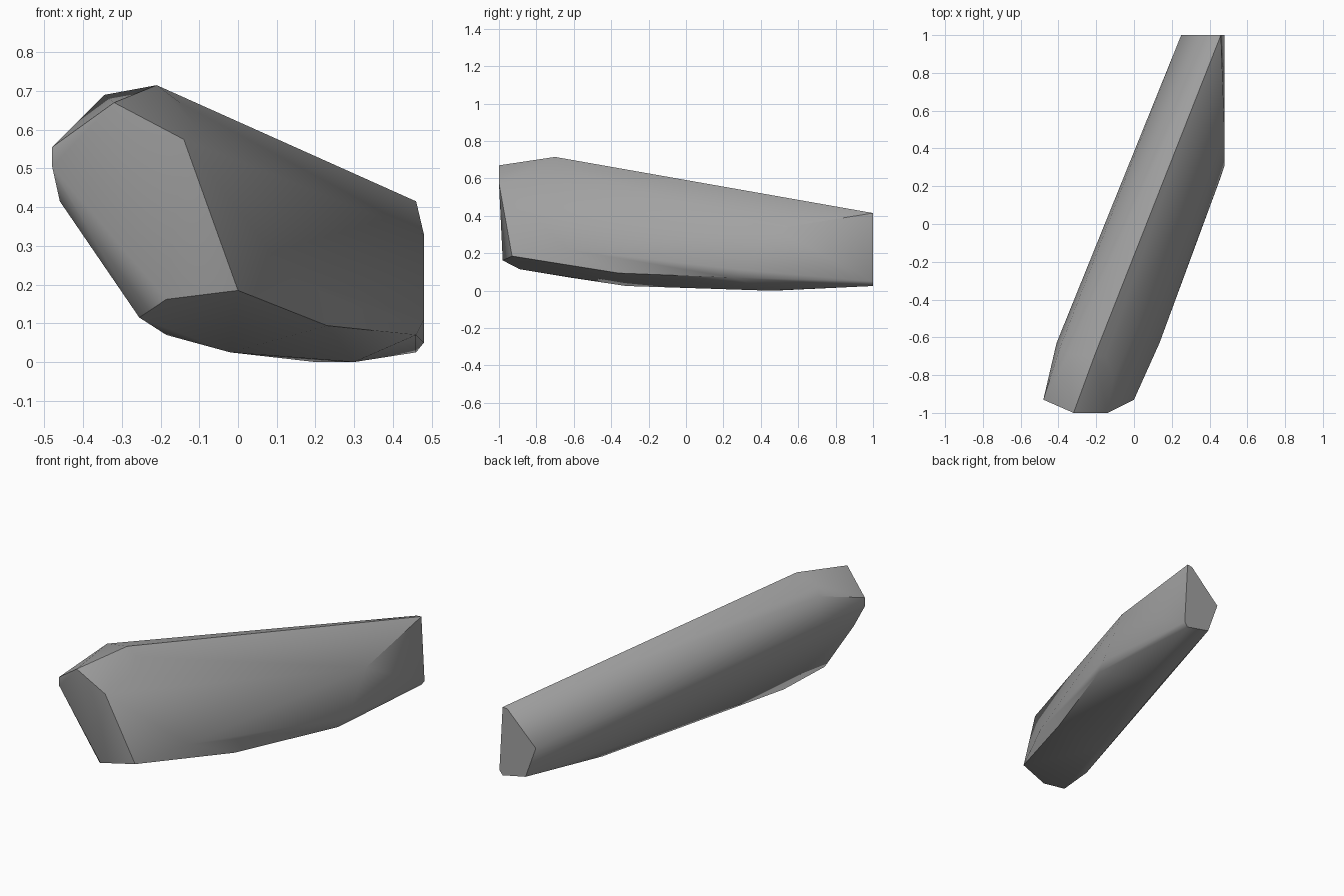
import bpy
import bmesh
import math

default_cube = bpy.data.objects.get("Cube")
if default_cube:
    bpy.data.objects.remove(default_cube, do_unlink=True)

# One plain stone colour
stone_grey = bpy.data.materials.new("stone grey")
stone_grey.use_nodes = True
colour = (0.36, 0.36, 0.36, 1)
stone_grey.diffuse_color = colour
shader = next(n for n in stone_grey.node_tree.nodes if n.type == "BSDF_PRINCIPLED")
shader.inputs["Base Color"].default_value = colour
shader.inputs["Roughness"].default_value = 0.9

# Chipped front facet
front_facet = [(-.32, -1, .67), (-.14, -1, .575), (0, -.93, .185),
               (-.185, -.98, .162), (-.48, -.93, .505), (-.48, -.93, .555)]

# Flat break at the back end
back_facet = [(.46, 1, .415), (.43, 1, .412), (.25, 1, .235), (.315, 1, .055),
              (.46, 1, .025), (.48, 1, .05)]

# Rounded crown near the front
crown = [(-.21, -.7, .715), (-.345, -.69, .69), (-.39, -.65, .645),
         (-.41, -.63, .5), (-.11, -.82, .61), (-.15, -.7, .67)]

# Side corners
flank = [(.48, .47, .33), (.48, .31, .11), (.135, -.63, .22), (-.46, -.86, .415)]

# Underside corners
underside = [(-.255, -.89, .115), (-.185, -.62, .07), (-.02, -.32, .025),
             (.2, .47, 0), (.3, .45, 0), (.46, .25, .07), (.23, -.36, .094)]


def build_rock(name, corner_groups, material):
    """Wrap a tight faceted shell around groups of corners."""
    bm = bmesh.new()
    for group in corner_groups:
        for corner in group:
            bm.verts.new(corner)
    bmesh.ops.convex_hull(bm, input=bm.verts[:])
    loose = [v for v in bm.verts if not v.link_faces]
    bmesh.ops.delete(bm, geom=loose, context="VERTS")
    # Merge nearly flat triangles into clean facets
    bmesh.ops.dissolve_limit(bm, angle_limit=math.radians(2),
                             verts=bm.verts[:], edges=bm.edges[:])
    bmesh.ops.recalc_face_normals(bm, faces=bm.faces[:])
    mesh = bpy.data.meshes.new(name)
    bm.to_mesh(mesh)
    bm.free()
    mesh.materials.append(material)
    rock = bpy.data.objects.new(name, mesh)
    bpy.context.collection.objects.link(rock)
    return rock


rock = build_rock("long_rock", [front_facet, back_facet, crown, flank, underside],
                  stone_grey)

# Soft shading across shallow facets, crisp chipped edges
bpy.ops.object.select_all(action="DESELECT")
rock.select_set(True)
bpy.context.view_layer.objects.active = rock
bpy.ops.object.shade_smooth_by_angle(angle=math.radians(35))
